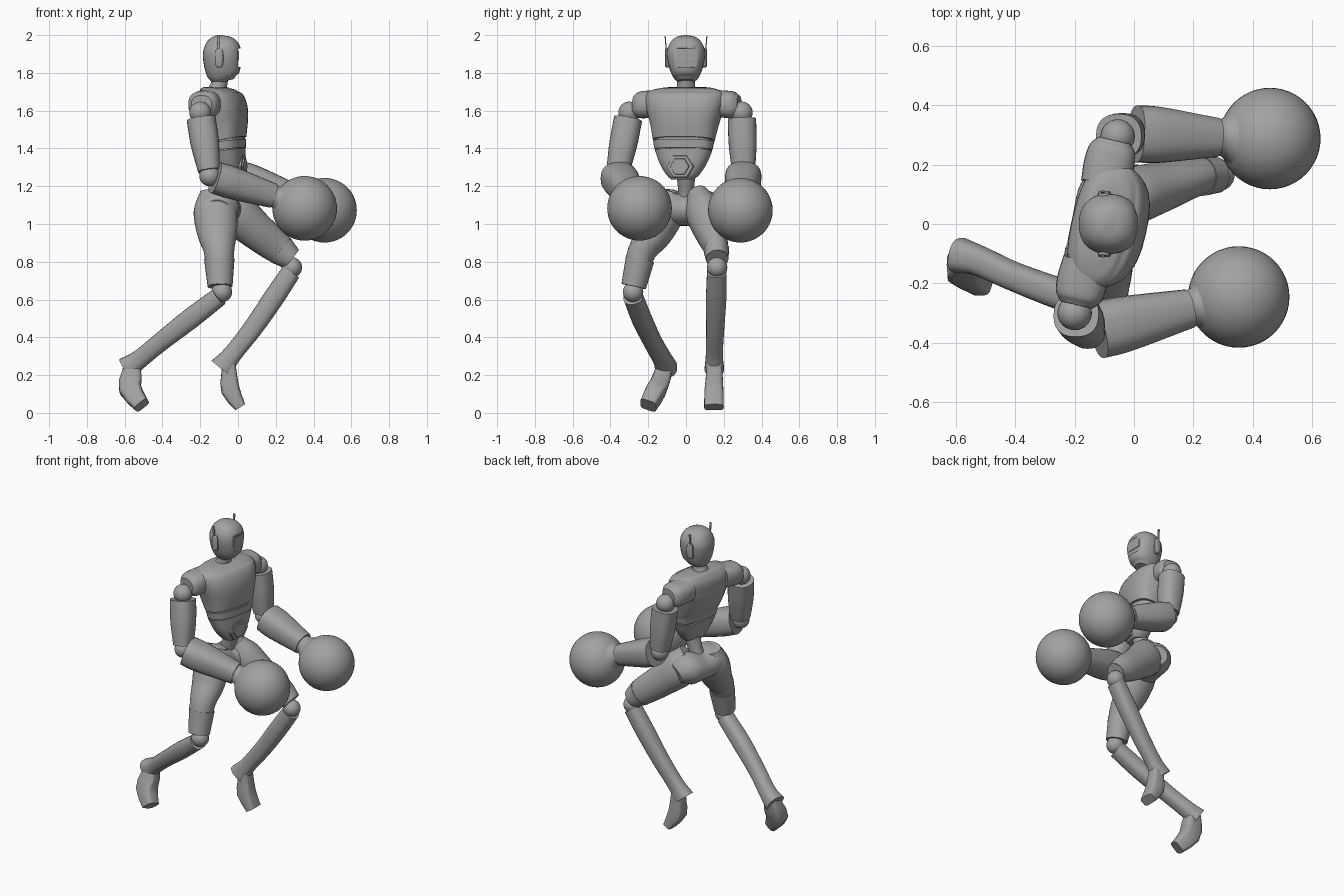
import bpy, bmesh, math
from mathutils import Vector, Matrix

if "Cube" in bpy.data.objects:
    bpy.data.objects.remove(bpy.data.objects["Cube"])

grey = bpy.data.materials.new("plain_grey")
grey.use_nodes = True
GREY = (0.36, 0.36, 0.36, 1)
grey.diffuse_color = GREY
grey.node_tree.nodes["Principled BSDF"].inputs["Base Color"].default_value = GREY

X, Y, Z = Vector((1, 0, 0)), Vector((0, 1, 0)), Vector((0, 0, 1))
# Upper body is twisted about the spine
TWIST = (Matrix.Translation((-0.11, 0, 0)) @ Matrix.Rotation(math.radians(-13), 4, "Z")
         @ Matrix.Translation((0.11, 0, 0)))


def finish(bm, name, matrix=None, angle=35):
    if matrix:
        bm.transform(matrix)
    bmesh.ops.recalc_face_normals(bm, faces=bm.faces)
    mesh = bpy.data.meshes.new(name)
    bm.to_mesh(mesh)
    bm.free()
    mesh.materials.append(grey)
    obj = bpy.data.objects.new(name, mesh)
    bpy.context.collection.objects.link(obj)
    bpy.ops.object.select_all(action="DESELECT")
    obj.select_set(True)
    bpy.context.view_layer.objects.active = obj
    bpy.ops.object.shade_smooth_by_angle(angle=math.radians(angle))
    return obj


def smooth_path(rows, steps):
    # Catmull-Rom through position and radii together
    pts = [Vector(r) for r in rows]
    out = []
    for i in range(len(pts) - 1):
        p1, p2 = pts[i], pts[i + 1]
        p0 = pts[i - 1] if i else p1 * 2 - p2
        p3 = pts[i + 2] if i + 2 < len(pts) else p2 * 2 - p1
        for k in range(steps):
            t = k / steps
            out.append(p1 + ((p2 - p0) * t + (p0 * 2 - p1 * 5 + p2 * 4 - p3) * t * t
                             + (p1 * 3 - p0 - p2 * 3 + p3) * t ** 3) * 0.5)
    return out + [pts[-1]]


def loft(name, rows, power=2, ref=Y, segs=28, steps=4, matrix=None):
    # Each row: x, y, z, half depth, half width along ref
    rows = smooth_path(rows, steps)
    centres = [Vector(r[:3]) for r in rows]
    bm = bmesh.new()
    rings = []
    for i, row in enumerate(rows):
        t = (centres[min(i + 1, len(rows) - 1)] - centres[max(i - 1, 0)]).normalized()
        u = ref.cross(t).normalized()
        v = t.cross(u)
        ring = []
        for k in range(segs):
            c, s = math.cos(math.tau * k / segs), math.sin(math.tau * k / segs)
            cu = math.copysign(abs(c) ** (2 / power), c) * row[3]
            cv = math.copysign(abs(s) ** (2 / power), s) * row[4]
            ring.append(bm.verts.new(centres[i] + u * cu + v * cv))
        rings.append(ring)
    for a, b in zip(rings, rings[1:]):
        for k in range(segs):
            n = (k + 1) % segs
            bm.faces.new((a[k], a[n], b[n], b[k]))
    bm.faces.new(rings[0][::-1])
    bm.faces.new(rings[-1])
    return finish(bm, name, matrix)


def ball(name, centre, radius, segs=32):
    bm = bmesh.new()
    bmesh.ops.create_uvsphere(bm, u_segments=segs, v_segments=segs // 2, radius=radius)
    return finish(bm, name, Matrix.Translation(centre))


def box(name, centre, size, tilt=0):
    bm = bmesh.new()
    bmesh.ops.create_cube(bm, size=1)
    return finish(bm, name, Matrix.Translation(centre) @ Matrix.Rotation(tilt, 4, "X")
                  @ Matrix.Diagonal((*size, 1)))


# Head with a flat visor cut into the face
head = loft("head", [(-.07, 0, 1.755, .05, .045), (-.078, 0, 1.79, .085, .075),
                     (-.083, 0, 1.86, .1, .097), (-.085, 0, 1.92, .1, .1),
                     (-.09, 0, 1.965, .08, .08), (-.092, 0, 1.99, .048, .05),
                     (-.092, 0, 2, .01, .01)], power=2.3)
cutter = box("visor_cutter", (.05, 0, 1.88), (.1, .15, .1))
cutter.hide_render = True
mod = head.modifiers.new("visor", "BOOLEAN")
mod.operation, mod.object = "DIFFERENCE", cutter
bpy.context.view_layer.objects.active = head
bpy.ops.object.modifier_apply(modifier="visor")
bpy.data.objects.remove(cutter)
box("visor_plate", (0, 0, 1.89), (.008, .1, .05))
loft("neck", [(-.11, 0, 1.66, .07, .075), (-.108, 0, 1.71, .05, .055),
              (-.1, 0, 1.74, .043, .047), (-.09, 0, 1.79, .045, .047)])
for side, word in ((1, "left"), (-1, "right")):
    loft(word + "_ear_pod", [(-.1, side * .085, 1.88, .022, .052), (-.1, side * .105, 1.88, .022, .052),
                             (-.1, side * .112, 1.88, .014, .04)], ref=Z, power=3, steps=2)
    box(word + "_antenna", (-.105, side * .107, 1.95), (.012, .006, .09), -side * .08)

# Torso in three shells separated by seams
loft("chest", [(-.055, 0, 1.445, .092, .165), (-.07, 0, 1.52, .115, .18),
               (-.085, 0, 1.61, .125, .205), (-.105, 0, 1.67, .108, .215),
               (-.11, 0, 1.705, .085, .19), (-.11, 0, 1.722, .06, .12),
               (-.11, 0, 1.715, .045, .08)], power=2.6, matrix=TWIST)
loft("waist_band", [(-.05, 0, 1.395, .084, .155), (-.055, 0, 1.439, .09, .163)],
     power=2.6, matrix=TWIST)
loft("abdomen", [(-.035, 0, 1.235, .045, .06), (-.035, 0, 1.265, .062, .09),
                 (-.04, 0, 1.32, .073, .125), (-.05, 0, 1.389, .083, .153)],
     power=2.6, matrix=TWIST)
loft("torso_core", [(-.045, 0, 1.36, .07, .14), (-.055, 0, 1.48, .08, .15)], power=2.6, matrix=TWIST)
loft("belly_rim", [(0, 0, 1.305, .078, .07), (.036, 0, 1.305, .072, .065)],
     ref=Z, segs=6, steps=1, matrix=TWIST)
loft("belly_hexagon", [(.02, 0, 1.305, .058, .055), (.043, 0, 1.305, .05, .046)],
     ref=Z, segs=6, steps=1, matrix=TWIST)
loft("spine", [(-.1, 0, 1.08, .06, .06), (-.075, 0, 1.16, .045, .042), (-.045, 0, 1.26, .05, .05)])

# Hips
loft("pelvis", [(-.11, -.16, 1.07, .07, .06), (-.11, -.1, 1.085, .115, .1),
                (-.1, 0, 1.075, .11, .085), (-.07, .1, 1.08, .115, .1),
                (-.04, .165, 1.06, .07, .06)], ref=Z)


def arm(word, side, shoulder, elbow, wrist, glove):
    s, e, w, g = map(Vector, (shoulder, elbow, wrist, glove))
    # Shoulder cap reaching out from the chest
    loft(word + "_shoulder", [(-.13, side * .13, 1.64, .08, .07), (-.13, side * .2, 1.635, .085, .072),
                              (-.13, side * .255, 1.63, .078, .07), (-.13, side * .285, 1.63, .055, .05)],
         ref=Z, power=2.5, matrix=TWIST)
    ball(word + "_shoulder_joint", s, .058)
    top, low = s.lerp(e, .1), s.lerp(e, .92)
    loft(word + "_upper_arm", [(*top, .077, .075), (*s.lerp(e, .5), .075, .074), (*low, .058, .062)], power=2.4)
    ball(word + "_elbow", e, .055)
    # Forearm tapering to the wrist, then flaring into the glove
    back = e + (e - w).normalized() * -.03
    loft(word + "_forearm", [(*back, .085, .096), (*back.lerp(w, .3), .086, .094),
                             (*w, .066, .066)], power=2.5)
    loft(word + "_cuff", [(*w.lerp(g, -.1), .056, .06), (*w.lerp(g, .12), .062, .066),
                          (*w.lerp(g, .4), .115, .115)])
    ball(word + "_glove", g, .171, 48)


arm("left", 1, (-.055, .295, 1.59), (-.02, .305, 1.26), (.28, .292, 1.155), (.458, .288, 1.073))
arm("right", -1, (-.2, -.3, 1.59), (-.15, -.365, 1.255), (.185, -.285, 1.15), (.353, -.246, 1.083))


def leg(word, thigh, knee, shin, foot):
    loft(word + "_thigh", thigh)
    # Guard sleeve over the end of the thigh
    a, b = Vector(thigh[-2]), Vector(thigh[-1])
    grow = Vector((0, 0, 0, .004, .004))
    loft(word + "_knee_guard", [a.lerp(b, .2) + grow, a.lerp(b, .6) + grow, b + grow], steps=2)
    ball(word + "_knee", knee, .054)
    loft(word + "_shin", shin, power=2.5)
    loft(word + "_foot", foot, power=4, segs=20, steps=2)


leg("left",
    [(-.08, .06, 1.15, .09, .06), (-.02, .09, 1.07, .115, .095), (.09, .125, .97, .1, .085),
     (.21, .16, .875, .085, .065), (.282, .165, .815, .058, .056)],
    (.285, .165, .77),
    [(.28, .163, .745, .052, .052), (.19, .16, .61, .055, .054), (.08, .155, .45, .052, .048),
     (-.03, .15, .31, .05, .045), (-.09, .15, .235, .065, .052)],
    [(-.05, .15, .28, .035, .04), (-.047, .15, .2, .042, .044), (-.04, .148, .12, .05, .05),
     (.012, .148, .03, .03, .052)])
leg("right",
    [(-.12, -.07, 1.17, .08, .06), (-.12, -.1, 1.07, .115, .095), (-.11, -.16, .95, .105, .088),
     (-.1, -.235, .85, .08, .075), (-.095, -.277, .67, .062, .062)],
    (-.085, -.28, .64),
    [(-.1, -.28, .615, .05, .052), (-.25, -.235, .5, .055, .052), (-.41, -.175, .375, .05, .048),
     (-.52, -.125, .285, .05, .05), (-.59, -.105, .235, .062, .06)],
    [(-.56, -.11, .28, .035, .04), (-.565, -.125, .2, .055, .048), (-.57, -.155, .125, .06, .052),
     (-.51, -.2, .04, .042, .045)])
